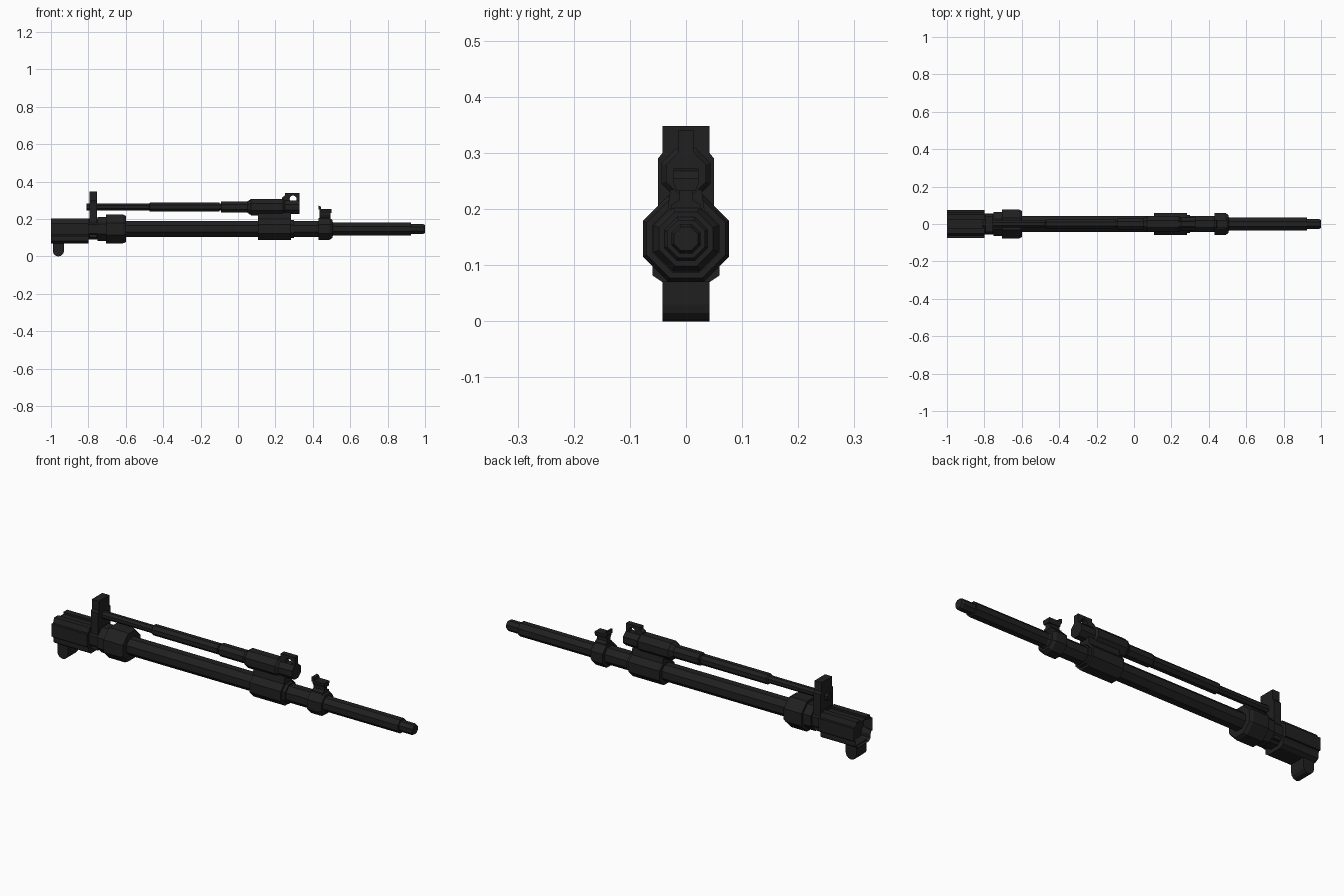
import bpy, bmesh, math
from mathutils import Vector

if "Cube" in bpy.data.objects:
    bpy.data.objects.remove(bpy.data.objects["Cube"])

steel = bpy.data.materials.new("dark_steel")
steel.diffuse_color = (0.0145, 0.0145, 0.0145, 1)
steel.use_nodes = True
steel.node_tree.nodes["Principled BSDF"].inputs["Base Color"].default_value = steel.diffuse_color
AXIS = 0.147   # height of the main tube
ROD = 0.264    # height of the upper rod


def finish(name, bm):
    bmesh.ops.recalc_face_normals(bm, faces=bm.faces)
    me = bpy.data.meshes.new(name)
    bm.to_mesh(me)
    bm.free()
    me.materials.append(steel)
    ob = bpy.data.objects.new(name, me)
    bpy.context.collection.objects.link(ob)
    return ob


def lathe(name, steps, z, sides=8):
    """Faceted turned part along x; steps are (x, flat-to-centre radius)."""
    bm = bmesh.new()
    rings = []
    for x, r in steps:
        r /= math.cos(math.pi / sides)
        rings.append([bm.verts.new((x, r * math.sin((i + .5) * math.tau / sides),
                                    z - r * math.cos((i + .5) * math.tau / sides)))
                      for i in range(sides)])
    for a, b in zip(rings, rings[1:]):
        for i in range(sides):
            j = (i + 1) % sides
            bm.faces.new((a[i], a[j], b[j], b[i]))
    bm.faces.new(rings[0])
    bm.faces.new(rings[-1])
    return finish(name, bm)


def extrude(name, pts, start, depth, recess=0):
    """Extrude a closed outline along depth, optionally sinking its start face."""
    bm = bmesh.new()
    face = bm.faces.new([bm.verts.new(Vector(start) + Vector(p)) for p in pts])
    out = bmesh.ops.extrude_face_region(bm, geom=[face], use_keep_orig=True)
    vs = [v for v in out["geom"] if isinstance(v, bmesh.types.BMVert)]
    bmesh.ops.translate(bm, verts=vs, vec=depth)
    if recess:
        bmesh.ops.recalc_face_normals(bm, faces=bm.faces)
        bmesh.ops.inset_region(bm, faces=[face], thickness=0.022)
        bmesh.ops.translate(bm, verts=face.verts[:], vec=Vector(depth) * recess)
    return finish(name, bm)


def cross(name, half, x0, x1, recess=0):
    """Mirrored (y, z) outline extruded along x."""
    pts = [(0, y, z) for y, z in half] + [(0, -y, z) for y, z in reversed(half)]
    return extrude(name, pts, (x0, 0, 0), (x1 - x0, 0, 0), recess)


def side(name, pts, w):
    """(x, z) outline extruded across the full width in y."""
    return extrude(name, [(x, 0, z) for x, z in pts], (0, -w, 0), (0, 2 * w, 0))


# Main tube stepping down to the muzzle
lathe("barrel", [(-.82, .042), (.5, .042), (.512, .034), (.925, .034),
                 (.925, .026), (.99, .026), (1, .021)], AXIS)
lathe("muzzle_bore_rim", [(.99, .014), (1, .014)], AXIS)

# Rear housing with side rails and a hollow back end
cross("rear_housing", [(.042, .070), (.060, .082), (.060, .104), (.066, .116),
                       (.075, .116), (.075, .180), (.062, .180), (.052, .204),
                       (.022, .204), (.022, .194)], -1, -.8, .2)
lathe("rear_neck", [(-.8, .057), (-.75, .057), (-.75, .064), (-.705, .064)], AXIS)
lathe("rear_collar", [(-.705, .077), (-.615, .077), (-.6, .070)], AXIS)

# Rounded lug under the housing
arc = [(-.96 + .03 * math.cos(a), .03 + .03 * math.sin(a))
       for a in [math.pi + i * math.pi / 6 for i in range(7)]]
side("lower_lug", [(-.99, .08)] + arc + [(-.93, .08)], .042)

# Upright plate carrying the upper rod
cross("rod_plate", [(.050, .10), (.050, .290), (.042, .300), (.042, .348)], -.795, -.755)

# Upper rod and cylinder
lathe("upper_rod", [(-.81, .018), (-.475, .018), (-.47, .025), (-.10, .025),
                    (-.10, .019), (-.09, .019), (-.09, .030), (.05, .030),
                    (.07, .044), (.24, .044), (.25, .036), (.33, .036)], ROD)

# Block joining cylinder and tube
lathe("joining_block", [(.107, .060), (.283, .060)], AXIS)
lathe("block_front_collar", [(.283, .049), (.30, .049)], AXIS)
cross("block_riser", [(.034, .19), (.028, .235)], .107, .283)

# Pierced ear at the front of the cylinder
ear = side("pierced_ear", [(.235, .25), (.235, .315), (.25, .325), (.25, .340),
                           (.33, .340), (.33, .25)], .014)
bpy.ops.mesh.primitive_cylinder_add(vertices=12, radius=.019, depth=.2,
                                    location=(.295, 0, .307), rotation=(math.pi / 2, 0, 0))
cutter = bpy.context.object
cutter.name = "ear_hole_cutter"
cut = ear.modifiers.new("hole", "BOOLEAN")
cut.object = cutter
cut.solver = "EXACT"
bpy.context.view_layer.objects.active = ear
bpy.ops.object.modifier_apply(modifier="hole")
bpy.data.objects.remove(cutter)

# Front ring with its upright and crossbar
lathe("front_ring", [(.43, .058), (.49, .058), (.505, .048)], AXIS)
cross("front_upright", [(.030, .185), (.026, .208), (.012, .216), (.012, .25)], .435, .495)
cross("front_crossbar", [(.017, .232), (.022, .246), (.022, .255)], .435, .50)
side("front_rear_tooth", [(.43, .25), (.43, .272), (.442, .268), (.445, .25)], .022)
